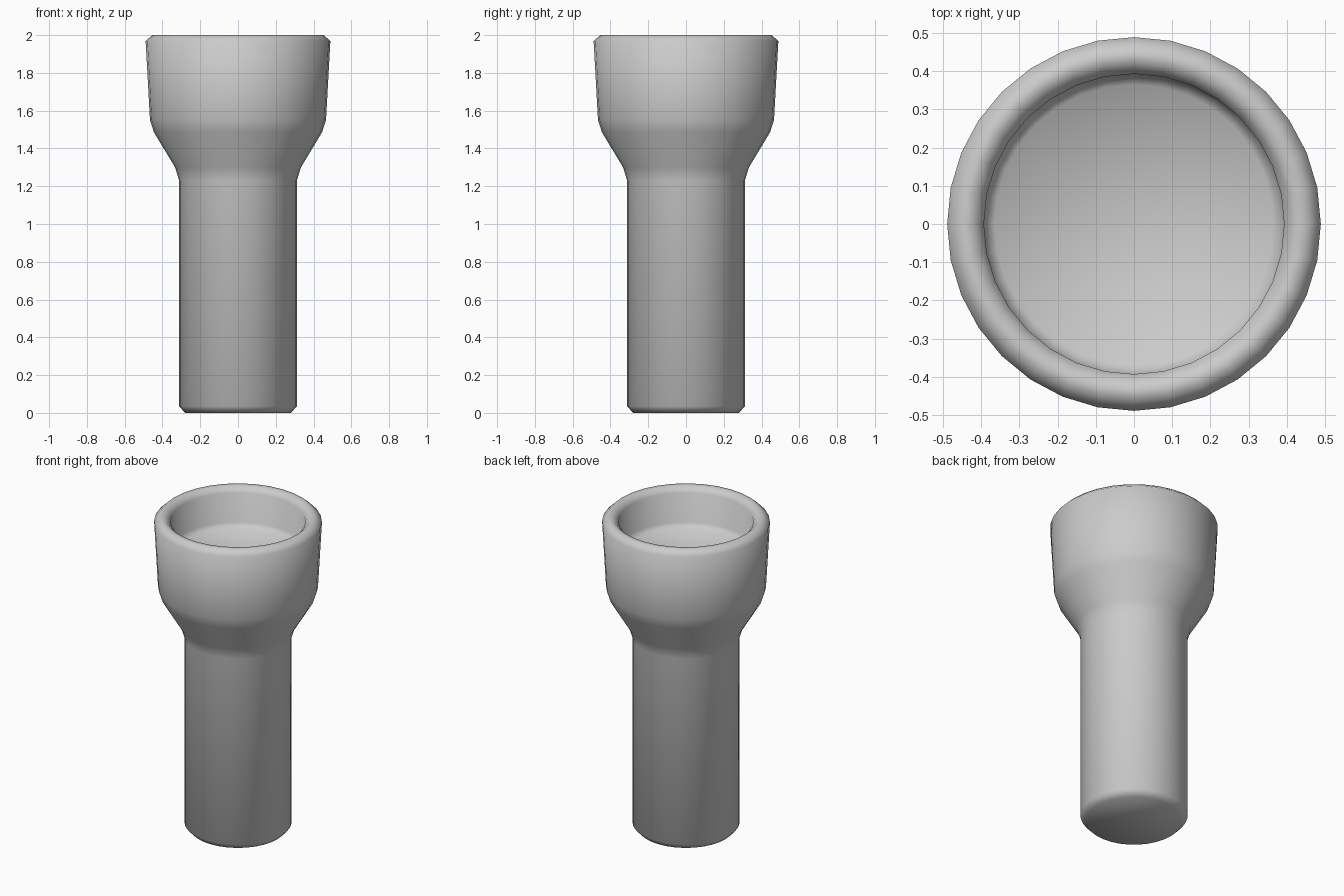
import bpy
import bmesh
from math import cos, sin, tau

cube = bpy.data.objects.get("Cube")
if cube:
    bpy.data.objects.remove(cube)

SIDES = 32

grey = bpy.data.materials.new("plain grey")
grey.use_nodes = True
colour = (0.6, 0.6, 0.6, 1)
grey.diffuse_color = colour
grey.node_tree.nodes["Principled BSDF"].inputs["Base Color"].default_value = colour


def lathe(name, profile, material):
    """Revolve (radius, height) points and cap both ends."""
    bm = bmesh.new()
    rings = [[bm.verts.new((r * cos(tau * i / SIDES), r * sin(tau * i / SIDES), z))
              for i in range(SIDES)] for r, z in profile]
    for low, high in zip(rings, rings[1:]):
        for i in range(SIDES):
            j = (i + 1) % SIDES
            bm.faces.new((low[i], low[j], high[j], high[i]))
    bm.faces.new(rings[0][::-1])
    bm.faces.new(rings[-1])
    for face in bm.faces:
        face.smooth = True
    mesh = bpy.data.meshes.new(name)
    bm.to_mesh(mesh)
    bm.free()
    mesh.materials.append(material)
    obj = bpy.data.objects.new(name, mesh)
    bpy.context.collection.objects.link(obj)
    return obj


# Handle, flared head, rim and recessed lens floor in one continuous shell
handle = [(0.28, 0), (0.312, 0.035), (0.312, 1.23)]
head = [(0.333, 1.30), (0.445, 1.485), (0.466, 1.55), (0.489, 1.968)]
rim = [(0.455, 2), (0.425, 2), (0.393, 1.968)]
recess = [(0.393, 1.78), (0.365, 1.75)]
lathe("torch_body", handle + head + rim + recess, grey)
